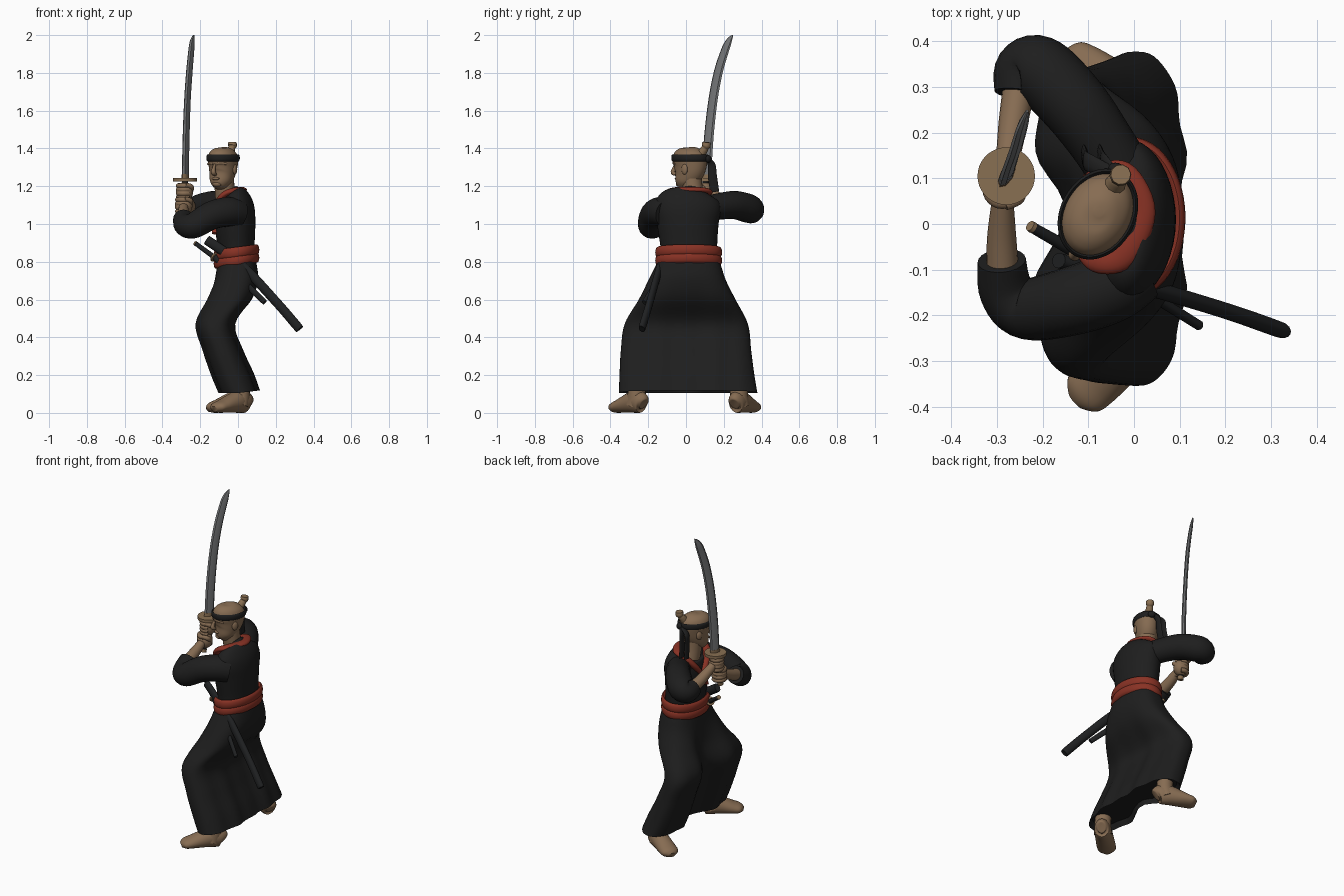
import bpy, bmesh, math
from mathutils import Vector as V, Matrix

def material(name, col):
    m = bpy.data.materials.new(name)
    m.diffuse_color = (*col, 1)
    return m

CLOTH = material("black cloth", (0.013, 0.013, 0.013))
SKIN = material("skin", (0.24, 0.15, 0.085))
RED = material("red cloth", (0.25, 0.032, 0.018))
STEEL = material("steel", (0.18, 0.185, 0.19))
SHEATH = material("dark lacquer", (0.014, 0.015, 0.016))
BRASS = material("dull brass", (0.25, 0.16, 0.085))

def finish(name, verts, faces, mat, angle=50):
    me = bpy.data.meshes.new(name)
    me.from_pydata(verts, [], faces)
    me.materials.append(mat)
    for p in me.polygons:
        p.use_smooth = True
    me.set_sharp_from_angle(angle=math.radians(angle))
    ob = bpy.data.objects.new(name, me)
    bpy.context.collection.objects.link(ob)
    return ob

def spline(pts, k, closed=False):
    n, out = len(pts), []
    for i in range(n if closed else n - 1):
        idx = [(i + d) % n if closed else min(max(i + d, 0), n - 1) for d in (-1, 0, 1, 2)]
        for s in range(k):
            t = s / k
            out.append([0.5 * (2 * b + (c - a) * t + (2 * a - 5 * b + 4 * c - d) * t * t
                               + (3 * b - a - 3 * c + d) * t ** 3)
                        for a, b, c, d in zip(*[pts[q] for q in idx])])
    if not closed:
        out.append(list(pts[-1]))
    return out

def grid_faces(rows, n, closed=False):
    f = []
    for i in range(rows if closed else rows - 1):
        a, b = i * n, ((i + 1) % rows) * n
        f += [(a + j, a + (j + 1) % n, b + (j + 1) % n, b + j) for j in range(n)]
    if not closed:
        f += [tuple(reversed(range(n))), tuple(range((rows - 1) * n, rows * n))]
    return f

def tube(name, pts, mat, up=(0, 0, 1), n=20, k=6, closed=False, angle=50):
    """Sweep an ellipse along points (x, y, z, radius along up, radius across)."""
    P = spline([tuple(p) if len(p) == 5 else (*p, p[3]) for p in pts], k, closed)
    m, verts = len(P), []
    for i, p in enumerate(P):
        q0 = P[(i - 1) % m] if closed else P[max(i - 1, 0)]
        q1 = P[(i + 1) % m] if closed else P[min(i + 1, m - 1)]
        t = (V(q1[:3]) - V(q0[:3])).normalized()
        a = V(up) - t * V(up).dot(t)
        a.normalize()
        b = t.cross(a)
        for j in range(n):
            w = 2 * math.pi * j / n
            verts.append(V(p[:3]) + a * (max(p[3], .001) * math.cos(w)) + b * (max(p[4], .001) * math.sin(w)))
    return finish(name, verts, grid_faces(m, n, closed), mat, angle)

def ball(name, loc, scale, mat):
    bm = bmesh.new()
    bmesh.ops.create_uvsphere(bm, u_segments=20, v_segments=12, radius=1)
    bmesh.ops.transform(bm, matrix=Matrix.Translation(loc) @ Matrix.Diagonal((*scale, 1)), verts=bm.verts)
    ob = finish(name, [], [], mat)
    bm.to_mesh(ob.data)
    bm.free()
    for p in ob.data.polygons:
        p.use_smooth = True
    return ob

# Wide pleated trousers: z, x min, x max, y min, y max, front hollow, fold size
sections = [(.84, -.095, .085, -.13, .16, 0, 0), (.78, -.11, .10, -.16, .185, 0, 0),
            (.70, -.135, .107, -.20, .212, .06, .1), (.60, -.18, .08, -.25, .262, .2, .3),
            (.47, -.234, -.01, -.325, .328, .38, .5), (.33, -.195, .03, -.345, .345, .42, .8),
            (.20, -.15, .085, -.352, .362, .40, 1), (.105, -.11, .118, -.355, .378, .38, 1)]
S = spline(sections, 5)
S.append([.135, -.09, .1, -.33, .355, .38, 1])
N, verts = 72, []
for z, x0, x1, y0, y1, dent, fold in S:
    for j in range(N):
        s, c = math.sin(2 * math.pi * j / N), math.cos(2 * math.pi * j / N)
        hx = (x1 - x0) / 2
        y = (y0 + y1) / 2 + (y1 - y0) / 2 * math.copysign(abs(c) ** .85, c)
        x = (x0 + x1) / 2 + hx * math.copysign(abs(s) ** .75, s)
        g = math.exp(-((y - .02) / .1) ** 2)
        x += 2 * hx * dent * g if s < 0 else -.3 * hx * dent * g
        x += fold * .006 * math.cos(42 * y) * s
        verts.append((x, y, z + max(0, x) * .12 * fold))
finish("trousers", verts, grid_faces(len(S), N), CLOTH)

# Jacket body
tube("jacket", [(-.005, .015, .79, .095, .15), (-.01, .015, .88, .098, .15), (-.015, .01, 1.0, .107, .163),
                (-.012, .01, 1.08, .1, .175), (-.02, .012, 1.13, .085, .162), (-.035, .015, 1.155, .06, .11),
                (-.045, .015, 1.165, .045, .06)], CLOTH, up=(1, 0, 0), n=40)

# Sash in two wraps, and the crossed collar
for nm, z, tilt, r in (("upper_sash", .85, .14, .028), ("lower_sash", .806, .16, .027)):
    loop = [(-.008 + .108 * math.cos(w), .014 + .164 * math.sin(w), z + tilt * .1 * math.cos(w), r, .013)
            for w in [i * math.pi / 6 for i in range(12)]]
    tube(nm, loop, RED, closed=True, n=12, k=4)
tube("collar", [(-.118, .05, .96, .012, .02), (-.117, .01, 1.03, .014, .023), (-.107, -.055, 1.1, .018, .022),
                (-.075, -.085, 1.155, .016, .024), (-.02, -.068, 1.178, .015, .028), (.02, .025, 1.181, .015, .028),
                (-.017, .105, 1.176, .015, .028), (-.065, .11, 1.155, .016, .024), (-.105, .075, 1.1, .018, .022),
                (-.117, .01, 1.02, .014, .023), (-.118, -.03, .95, .012, .02)], RED, n=14)

# Sleeves and forearms
tube("left_sleeve", [(.005, -.1, 1.055, .075), (-.05, -.138, 1.065, .078), (-.14, -.17, 1.045, .075),
                     (-.235, -.185, .992, .068), (-.28, -.145, .995, .06), (-.29, -.08, 1.03, .053)], CLOTH)
tube("right_sleeve", [(-.02, .095, 1.075, .07), (-.065, .17, 1.092, .07), (-.13, .26, 1.1, .075),
                      (-.204, .335, 1.08, .076), (-.243, .335, 1.068, .064), (-.253, .285, 1.078, .053)], CLOTH)
tube("left_forearm", [(-.288, -.11, 1.02, .036), (-.29, -.03, 1.05, .032), (-.288, .05, 1.09, .024)], SKIN)
tube("right_forearm", [(-.25, .31, 1.075, .036), (-.265, .22, 1.112, .032), (-.28, .12, 1.17, .024)], SKIN)

# Hands gripping the sword
for nm, (cx, cy, cz), a0 in (("right", (-.283, .1, 1.172), 70), ("left", (-.287, .078, 1.098), 50)):
    ball(nm + "_palm", (cx, cy, cz), (.046, .043, .05), SKIN)
    for i in range(4):
        arc = [(cx + .033 * math.cos(math.radians(a0 + w)), cy + .033 * math.sin(math.radians(a0 + w)),
                cz - .031 + .0205 * i, .0135) for w in range(0, 241, 40)]
        tube(f"{nm}_finger_{i + 1}", arc, SKIN, n=10, k=3)
    tube(nm + "_thumb", [(cx + .03, cy + .01, cz, .015), (cx + .035, cy - .02, cz + .025, .014),
                         (cx + .005, cy - .038, cz + .036, .011)], SKIN, n=10)

# Drawn sword: grip, guard, curved blade
tube("sword_grip", [(-.29, .07, 1.035, .016), (-.28, .105, 1.235, .016)], SHEATH, up=(1, 0, 0), n=12, k=1)
tube("sword_pommel", [(-.2905, .068, 1.025, .017), (-.289, .072, 1.045, .018)], BRASS, up=(1, 0, 0), n=12, k=1)
tube("sword_guard", [(-.28, .105, 1.225, .063), (-.28, .105, 1.243, .063)], BRASS, up=(1, 0, 0), n=36, k=1)
tube("sword_collar", [(-.279, .107, 1.24, .03, .014), (-.279, .109, 1.262, .03, .014)], BRASS, up=(.5, .86, 0), n=8, k=1)
tube("sword_blade", [(-.279, .108, 1.24, .029, .013), (-.275, .12, 1.45, .029, .013), (-.268, .142, 1.65, .028, .012),
                     (-.258, .17, 1.8, .027, .012), (-.249, .2, 1.9, .025, .011), (-.244, .219, 1.95, .022, .01),
                     (-.239, .234, 1.98, .014, .007), (-.234, .248, 2.0, .003, .003)],
     STEEL, up=(.5, .86, 0), n=8, angle=35)

# Scabbard and short sword tucked in the sash
tube("long_scabbard", [(-.165, -.08, .915, .026, .017), (.015, -.134, .785, .026, .018),
                       (.2, -.19, .59, .025, .018), (.315, -.23, .457, .025, .018), (.324, -.233, .447, .02, .012)],
     SHEATH, n=14)
tube("short_scabbard", [(-.125, -.065, .825, .018, .012), (.0, -.134, .72, .018, .012),
                        (.142, -.222, .585, .015, .011)], SHEATH, n=14)
tube("short_grip", [(-.222, -.008, .895, .012), (-.12, -.066, .82, .014)], SHEATH, n=12, k=1)
tube("short_pommel", [(-.228, -.004, .9, .012), (-.222, -.008, .895, .013)], BRASS, n=12, k=1)
tube("short_guard", [(-.128, -.062, .827, .026), (-.122, -.066, .822, .026)], BRASS, n=20, k=1)

# Head, modelled facing the front and then turned
head = [tube("head", [(0, -.05, 1.192, .015, .02), (0, -.045, 1.2, .036, .036), (0, -.032, 1.225, .052, .056),
                      (0, -.012, 1.26, .077, .064), (0, 0, 1.3, .091, .07), (0, .002, 1.345, .098, .075),
                      (0, .006, 1.38, .082, .063), (0, .008, 1.4, .05, .038), (0, .008, 1.407, .01, .01)],
             SKIN, up=(0, 1, 0), n=32),
        tube("neck", [(0, .03, 1.13, .055), (0, .018, 1.19, .053), (0, .01, 1.26, .054)], SKIN, up=(0, 1, 0)),
        tube("nose", [(0, -.085, 1.318, .006, .007), (0, -.096, 1.295, .01, .009), (0, -.101, 1.273, .013, .014),
                      (0, -.085, 1.262, .008, .012)], SKIN, up=(0, 1, 0), n=12),
        ball("lips", (0, -.075, 1.24), (.022, .012, .008), SKIN),
        ball("chin", (0, -.062, 1.212), (.026, .018, .016), SKIN),
        tube("topknot", [(0, .07, 1.37, .024), (0, .088, 1.395, .021), (0, .095, 1.405, .019),
                         (0, .1, 1.415, .024), (0, .102, 1.433, .022)], BRASS, up=(1, 0, 0), n=10),
        tube("headband", [(.0765 * math.cos(w), .002 + .099 * math.sin(w), 1.35, .018, .006)
                          for w in [i * math.pi / 6 for i in range(12)]], CLOTH, closed=True, n=10),
        ball("headband_knot", (-.01, .106, 1.345), (.022, .016, .02), CLOTH)]
for s, nm in ((-1, "right"), (1, "left")):
    head += [ball(nm + "_ear", (s * .069, .008, 1.29), (.01, .018, .028), SKIN),
             tube(nm + "_brow", [(s * .008, -.087, 1.318, .007), (s * .03, -.08, 1.323, .008),
                                 (s * .056, -.058, 1.318, .006)], SKIN, n=10)]
turn = Matrix.Translation((-.08, .02, 0)) @ Matrix.Rotation(math.radians(-30), 4, 'Z')
for ob in head:
    ob.data.transform(turn)
for i, dx in enumerate((0, -.035)):
    tube(f"headband_tail_{i + 1}", [(-.045, .11, 1.345, .014, .007), (-.065 + dx, .135, 1.315, .02, .007),
                                    (-.07 + dx, .14, 1.25, .024, .007), (-.075 + dx, .152, 1.17, .024, .006)],
         CLOTH, up=(0, 1, 0), n=10)

# Bare feet and ankles
for nm, h, d in (("left", V((.033, -.245)), V((-.72, -.64))), ("right", V((.025, .27)), V((-.82, .42)))):
    prof = [(-.032, .045, .03, .025), (-.015, .055, .055, .042), (.04, .06, .06, .05), (.1, .049, .049, .053),
            (.16, .036, .036, .055), (.2, .028, .028, .05), (.222, .02, .016, .024)]
    tube(nm + "_foot", [(h.x + d.x * l, h.y + d.y * l, z, rz, rw) for l, z, rz, rw in prof], SKIN)
    a = h + d * .025
    tube(nm + "_ankle", [(a.x + d.x * .015, a.y + d.y * .015, .04, .052), (a.x, a.y, .1, .048),
                         (a.x - .01, a.y, .2, .046)], SKIN, up=(1, 0, 0))
